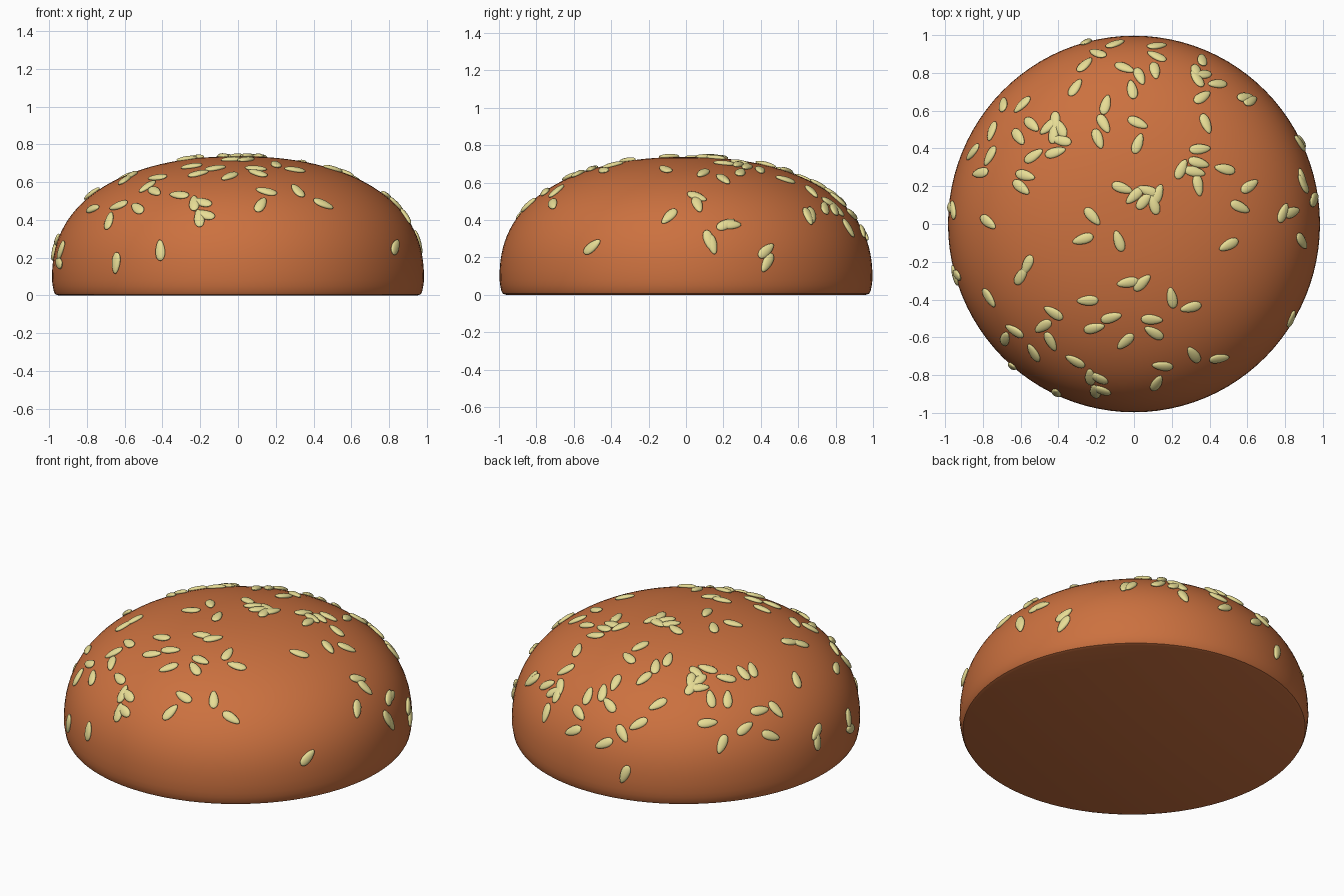
import bpy, bmesh, math, random
from mathutils import Vector, Matrix

if "Cube" in bpy.data.objects:
    bpy.data.objects.remove(bpy.data.objects["Cube"])

random.seed(4)
RX, RY, ZC, H = 0.985, 0.997, 0.08, 0.657   # dome radii, widest height, rise


def material(name, rgb):
    m = bpy.data.materials.new(name)
    m.diffuse_color = (*rgb, 1)
    m.use_nodes = True
    m.node_tree.nodes["Principled BSDF"].inputs["Base Color"].default_value = m.diffuse_color
    return m


def add_object(name, bm, mat):
    mesh = bpy.data.meshes.new(name)
    bm.to_mesh(mesh)
    bm.free()
    mesh.materials.append(mat)
    ob = bpy.data.objects.new(name, mesh)
    bpy.context.collection.objects.link(ob)
    return ob


def dome_z(r):
    return ZC + H * max(0, 1 - r ** 2.2) ** (1 / 2.4)


# Bun: a rounded profile spun around z, with a flat base
profile = [(0.965, 0), (0.982, 0.006), (0.99, 0.02), (0.996, 0.05)]
for i in range(33):
    r = math.cos(math.pi / 2 * i / 32) ** (2 / 2.2)
    profile.append((r, dome_z(r)) if i < 32 else (0, ZC + H))
bm = bmesh.new()
N = 96
rings = [[bm.verts.new((RX * r * math.cos(2 * math.pi * k / N),
                        RY * r * math.sin(2 * math.pi * k / N), z)) for k in range(N)]
         for r, z in profile[:-1]]
for a, b in zip(rings, rings[1:]):
    for k in range(N):
        bm.faces.new((a[k], a[(k + 1) % N], b[(k + 1) % N], b[k]))
top = bm.verts.new((0, 0, ZC + H))
for k in range(N):
    bm.faces.new((rings[-1][k], rings[-1][(k + 1) % N], top))
bm.faces.new(rings[0][::-1])
bun = add_object("bun_top", bm, material("baked_crust", (0.60, 0.165, 0.05)))
bpy.context.view_layer.objects.active = bun
bun.select_set(True)
bpy.ops.object.shade_smooth_by_angle(angle=math.radians(40))
bun.select_set(False)

# Sesame seed: flattened sphere tapered toward one end
bm = bmesh.new()
bmesh.ops.create_uvsphere(bm, u_segments=16, v_segments=10, radius=1,
                          matrix=Matrix.Rotation(math.pi / 2, 4, 'Y'))
for v in bm.verts:
    taper = 1 - 0.22 * v.co.x
    v.co = (0.058 * v.co.x, 0.027 * v.co.y * taper, 0.014 * v.co.z)
for f in bm.faces:
    f.smooth = True
seed = add_object("sesame_seed", bm, material("sesame", (0.80, 0.72, 0.30)))
seed_mesh = seed.data
bpy.data.objects.remove(seed)


def place_seed(x, y):
    r = math.hypot(x / RX, y / RY)
    if r > 0.996:
        x, y, r = x * 0.996 / r, y * 0.996 / r, 0.996
    z = dome_z(r)
    # surface normal from the gradient of the dome equation
    g = 2.2 * r ** 0.2
    n = Vector((g * x / RX ** 2, g * y / RY ** 2,
                2.4 * ((z - ZC) / H) ** 1.4 / H)).normalized()
    ob = bpy.data.objects.new("sesame_seed", seed_mesh)
    turn = Matrix.Rotation(random.uniform(0, 2 * math.pi), 4, 'Z')
    rot = Vector((0, 0, 1)).rotation_difference(n).to_matrix().to_4x4()
    ob.matrix_world = Matrix.Translation(Vector((x, y, z)) + n * 0.005) @ rot @ turn
    bpy.context.collection.objects.link(ob)


# Single seeds, placed as seen from above
singles = [
    (-.25, .96), (-.10, .95), (-.19, .90), (-.26, .84), (.12, .94), (.12, .885),
    (-.05, .825), (.03, .78), (.11, .81), (.36, .865), (.44, .74), (-.01, .71),
    (-.31, .72), (.36, .67), (-.15, .63), (.02, .535), (-.16, .53), (-.19, .45),
    (.38, .53), (.02, .425), (-.69, .63), (-.59, .63), (-.75, .49), (-.61, .46),
    (-.54, .525), (-.53, .36), (-.85, .38), (-.76, .36), (-.81, .27), (.25, .29),
    (.48, .29), (.61, .20), (.56, .09), (-.22, .04), (-.27, -.08), (-.08, -.09),
    (-.77, .01), (.50, -.11), (.885, -.09), (-.765, -.39), (-.245, -.405),
    (-.425, -.47), (-.48, -.54), (-.63, -.565), (-.68, -.605), (-.53, -.68),
    (-.44, -.62), (-.21, -.55), (-.12, -.495), (-.045, -.62), (.20, -.39),
    (.30, -.44), (.15, -.75), (.315, -.69), (.45, -.71), (.12, -.84),
    (-.31, -.725), (-.41, -.89), (-.66, -.77), (.83, -.50)]
for x, y in singles:
    place_seed(x, y)

# Small clumps of touching seeds: x, y, count
clumps = [
    (.34, .785, 3), (.60, .66, 2), (-.42, .51, 4), (-.40, .41, 2), (-.585, .225, 2),
    (.345, .36, 2), (.33, .24, 2), (-.03, .17, 2), (.09, .14, 4), (-.96, .08, 2),
    (.81, .06, 2), (.89, .225, 2), (.88, .43, 2), (.95, .13, 2), (-.58, -.245, 2),
    (-.94, -.27, 2), (.005, -.31, 2), (.10, -.54, 2), (-.21, -.81, 2), (-.19, -.88, 2)]
for x, y, count in clumps:
    phase = random.uniform(0, 2 * math.pi)
    spread = 0.035 * (1.1 - math.hypot(x, y) ** 4)
    for i in range(count):
        a = phase + 2 * math.pi * i / count
        place_seed(x + spread * math.cos(a), y + spread * math.sin(a))
